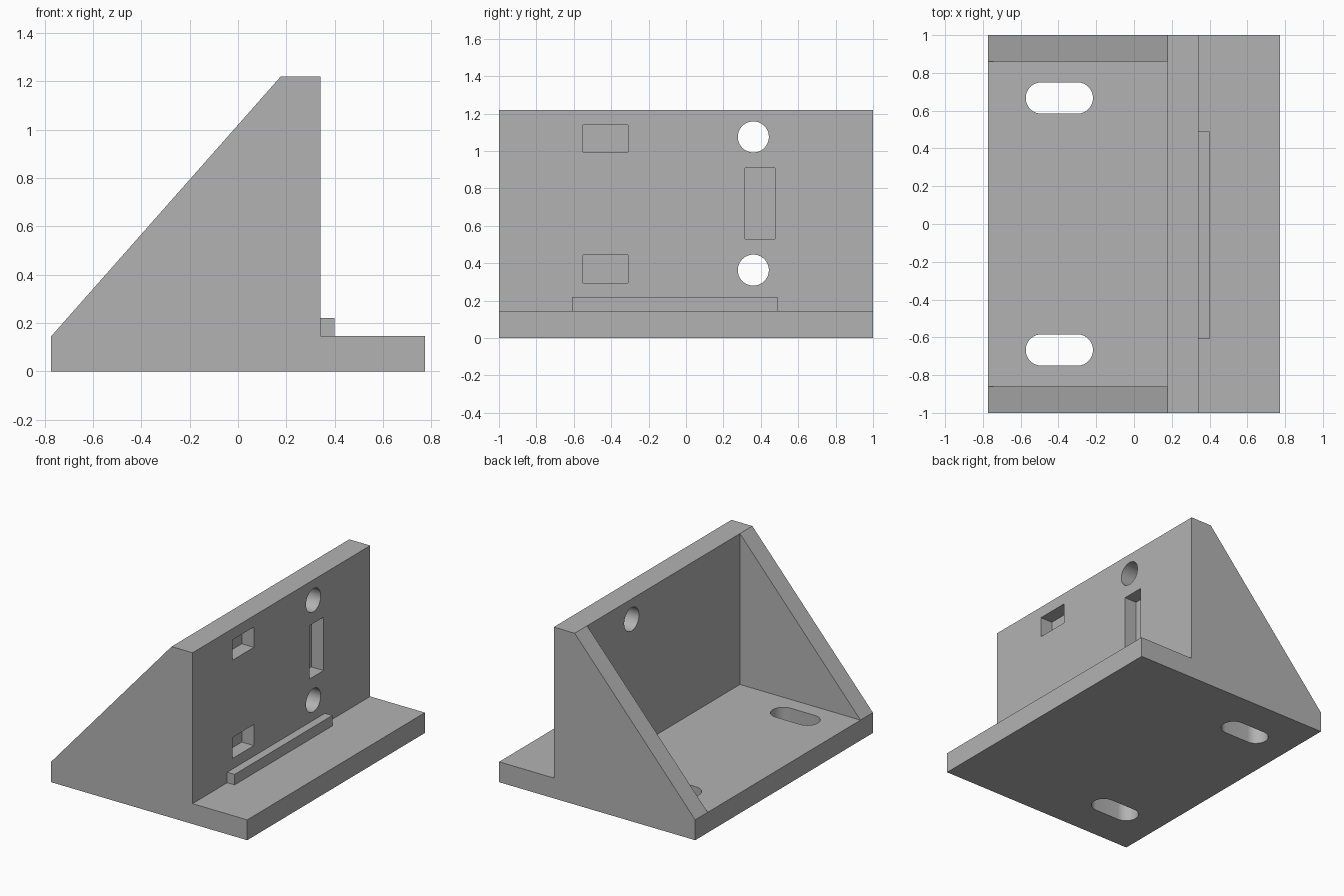
import bpy, bmesh, math
from mathutils import Vector

cube = bpy.data.objects.get("Cube")
if cube:
    bpy.data.objects.remove(cube, do_unlink=True)

grey = bpy.data.materials.new("plain grey")
grey.use_nodes = True
colour = (0.45, 0.45, 0.45, 1)
grey.diffuse_color = colour
grey.node_tree.nodes["Principled BSDF"].inputs["Base Color"].default_value = colour

HALF_X, BASE_Z, TOP_Z = 0.773, 0.145, 1.22
WALL_BACK, WALL_FRONT = 0.177, 0.342
RIB_Y, POCKET_DEPTH = 0.86, 0.095


def prism(name, points, offset):
    """Solid made by extruding a closed outline along offset."""
    bm = bmesh.new()
    face = bm.faces.new([bm.verts.new(p) for p in points])
    moved = bmesh.ops.extrude_face_region(bm, geom=[face])["geom"]
    bmesh.ops.translate(bm, vec=offset,
                        verts=[v for v in moved if isinstance(v, bmesh.types.BMVert)])
    bmesh.ops.recalc_face_normals(bm, faces=bm.faces)
    mesh = bpy.data.meshes.new(name)
    bm.to_mesh(mesh)
    bm.free()
    mesh.materials.append(grey)
    obj = bpy.data.objects.new(name, mesh)
    bpy.context.collection.objects.link(obj)
    return obj


def box(name, x, y, z):
    outline = [(x[0], y[0], z[0]), (x[1], y[0], z[0]), (x[1], y[1], z[0]), (x[0], y[1], z[0])]
    return prism(name, outline, (0, 0, z[1] - z[0]))


def arc(radius, start, end, steps):
    for i in range(steps + 1):
        a = start + (end - start) * i / steps
        yield radius * math.cos(a), radius * math.sin(a)


def combine(tool, operation="DIFFERENCE"):
    """Apply a boolean to the bracket and discard the tool."""
    tool.hide_render = True
    mod = bracket.modifiers.new(tool.name, "BOOLEAN")
    mod.operation, mod.solver, mod.object = operation, "EXACT", tool
    bpy.ops.object.modifier_apply(modifier=mod.name)
    bpy.data.objects.remove(tool, do_unlink=True)


# Side profile: base, upright wall and sloping gusset
profile = [(-HALF_X, 0), (HALF_X, 0), (HALF_X, BASE_Z), (WALL_FRONT, BASE_Z),
           (WALL_FRONT, TOP_Z), (WALL_BACK, TOP_Z), (-HALF_X, BASE_Z)]
bracket = prism("angle_bracket", [(x, -1, z) for x, z in profile], (0, 2, 0))
bpy.context.view_layer.objects.active = bracket
bracket.select_set(True)

# Open space between the two end ribs
combine(box("rib_gap", (-1, WALL_BACK), (-RIB_Y, RIB_Y), (BASE_Z, 1.5)))

# Locating ledge at the foot of the wall
combine(box("ledge", (WALL_FRONT - 0.05, 0.4), (-0.61, 0.49), (BASE_Z - 0.05, 0.22)), "UNION")

# Blind rectangular pockets in the wall
for y, z in [((-0.55, -0.31), (0.995, 1.14)), ((-0.55, -0.31), (0.295, 0.445)),
             ((0.315, 0.475), (0.53, 0.91))]:
    combine(box("pocket", (WALL_FRONT - POCKET_DEPTH, WALL_FRONT + 0.03), y, z))

# Round holes through the wall
for z in (1.075, 0.363):
    ring = list(arc(0.083, 0, math.tau, 48))[:-1]
    combine(prism("round_hole", [(0.1, 0.36 + a, z + b) for a, b in ring], (0.4, 0, 0)))

# Rounded slots through the base
for y in (-0.667, 0.667):
    right = [(-0.3 + a, y + b, -0.1) for a, b in arc(0.083, -math.pi / 2, math.pi / 2, 24)]
    left = [(-0.49 + a, y + b, -0.1) for a, b in arc(0.083, math.pi / 2, 1.5 * math.pi, 24)]
    combine(prism("base_slot", right + left, (0, 0, 0.4)))

bpy.ops.object.shade_smooth_by_angle(angle=math.radians(30))
